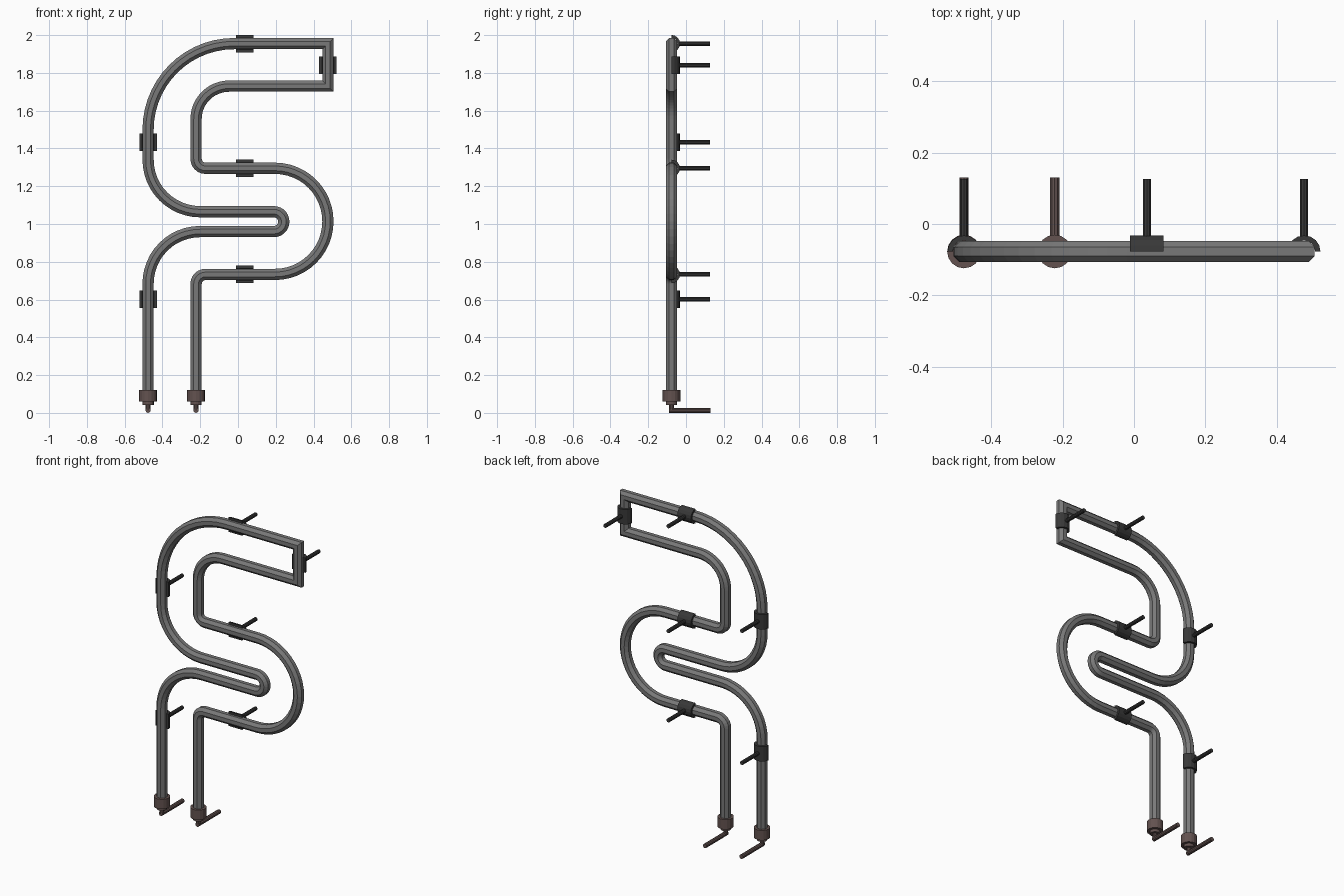
import bpy
import bmesh
from math import sin, cos, pi, radians
from mathutils import Vector, Matrix

cube = bpy.data.objects.get("Cube")
if cube:
    bpy.data.objects.remove(cube)

Y = -0.077          # depth of the tube's centre line
LEFT, RIGHT, INNER = -0.476, 0.476, -0.222


def material(name, colour):
    m = bpy.data.materials.new(name)
    m.use_nodes = True
    m.diffuse_color = (*colour, 1)
    m.node_tree.nodes["Principled BSDF"].inputs["Base Color"].default_value = (*colour, 1)
    return m


glass = material("tube grey", (0.19, 0.19, 0.19))
dark = material("bracket charcoal", (0.04, 0.04, 0.04))
brown = material("cap brown", (0.125, 0.085, 0.08))


def finish(bm, name, mat):
    bmesh.ops.recalc_face_normals(bm, faces=bm.faces)
    mesh = bpy.data.meshes.new(name)
    bm.to_mesh(mesh)
    bm.free()
    mesh.materials.append(mat)
    obj = bpy.data.objects.new(name, mesh)
    bpy.context.collection.objects.link(obj)
    return obj


def cylinder(bm, start, end, radius, sides):
    start, end = Vector(start), Vector(end)
    axis = end - start
    turn = axis.to_track_quat("Z", "Y").to_matrix().to_4x4()
    bmesh.ops.create_cone(bm, cap_ends=True, segments=sides, radius1=radius,
                          radius2=radius, depth=axis.length,
                          matrix=Matrix.Translation((start + end) / 2) @ turn)


def arc(cx, cz, r, a0, a1, steps=12):
    """Points on an arc in the x-z plane, angles in degrees."""
    return [(cx + r * cos(radians(a0 + (a1 - a0) * i / steps)),
             cz + r * sin(radians(a0 + (a1 - a0) * i / steps)))
            for i in range(steps + 1)]


# Bent tube: centre line of straights and arcs
path = [(LEFT, 0.1)]
path += arc(LEFT + 0.276, 0.684, 0.276, 180, 90)
path += arc(0.19, 1.0125, 0.0525, -90, 90, 14)
path += arc(LEFT + 0.276, 1.341, 0.276, 270, 180)
path += arc(LEFT + 0.456, 1.499, 0.456, 180, 90, 14)
path += [(RIGHT, 1.955), (RIGHT, 1.73)]
path += arc(INNER + 0.175, 1.555, 0.175, 90, 180)
path += arc(INNER + 0.05, 1.345, 0.05, 180, 270, 6)
path += arc(0.195, 1.014, 0.281, 90, -90, 24)
path += arc(INNER + 0.05, 0.683, 0.05, 90, 180, 6)
path += [(INNER, 0.1)]


def sweep_tube(name, points, radius, sides, mat):
    """Sweep a polygon along a flat path with mitred corners."""
    bm = bmesh.new()
    pts = [Vector(p) for p in points]
    rings = []
    for i, p in enumerate(pts):
        d_in = (p - pts[max(i - 1, 0)]).normalized()
        d_out = (pts[min(i + 1, len(pts) - 1)] - p).normalized()
        t = (d_in + d_out).normalized()
        reach = 1 / max(t.dot(d_out if i == 0 else d_in), 0.3)
        side = Vector((-t.y, t.x)) * reach
        ring = []
        for k in range(sides):
            a = 2 * pi * (k + 0.5) / sides
            q = p + side * radius * cos(a)
            ring.append(bm.verts.new((q.x, Y + radius * sin(a), q.y)))
        rings.append(ring)
    for a, b in zip(rings, rings[1:]):
        for k in range(sides):
            n = (k + 1) % sides
            bm.faces.new((a[k], a[n], b[n], b[k]))
    bm.faces.new(rings[0])
    bm.faces.new(rings[-1])
    return finish(bm, name, mat)


sweep_tube("bent_tube", path, 0.0322, 8, glass)


# Wall brackets: half-round saddle behind the tube plus a standoff rod
def bracket(name, x, z, upright):
    bm = bmesh.new()
    steps, half = 8, 0.047
    angles = [pi * i / steps for i in range(steps + 1)]
    profile = [(0.046 * cos(a), 0.045 * sin(a)) for a in angles]
    profile += [(0.031 * cos(a), 0.031 * sin(a)) for a in reversed(angles)]
    ends = []
    for s in (-half, half):
        ends.append([bm.verts.new((x + u, Y + v, z + s) if upright
                                  else (x + s, Y + v, z + u)) for u, v in profile])
    a, b = ends
    count = len(profile)
    for k in range(count):
        n = (k + 1) % count
        bm.faces.new((a[k], a[n], b[n], b[k]))
    for e in ends:
        for k in range(steps):
            bm.faces.new((e[k], e[k + 1], e[count - 2 - k], e[count - 1 - k]))
    cylinder(bm, (x, Y + 0.036, z), (x, 0.126, z), 0.012, 10)
    finish(bm, name, dark)


bracket("top_bracket", 0.036, 1.955, False)
bracket("end_bracket", RIGHT, 1.84, True)
bracket("upper_side_bracket", LEFT, 1.433, True)
bracket("middle_bracket", 0.036, 1.295, False)
bracket("lower_bracket", 0.036, 0.733, False)
bracket("lower_side_bracket", LEFT, 0.602, True)

# End caps: stepped collar, stem and a lead running back to the wall
for name, x in (("outer_end_cap", LEFT), ("inner_end_cap", INNER)):
    bm = bmesh.new()
    cylinder(bm, (x, Y, 0.06), (x, Y, 0.122), 0.047, 16)
    cylinder(bm, (x, Y, 0.042), (x, Y, 0.06), 0.03, 16)
    cylinder(bm, (x, Y, 0.0135), (x, Y, 0.042), 0.0135, 10)
    cylinder(bm, (x, Y - 0.012, 0.0135), (x, 0.13, 0.0135), 0.0135, 10)
    finish(bm, name, brown)
